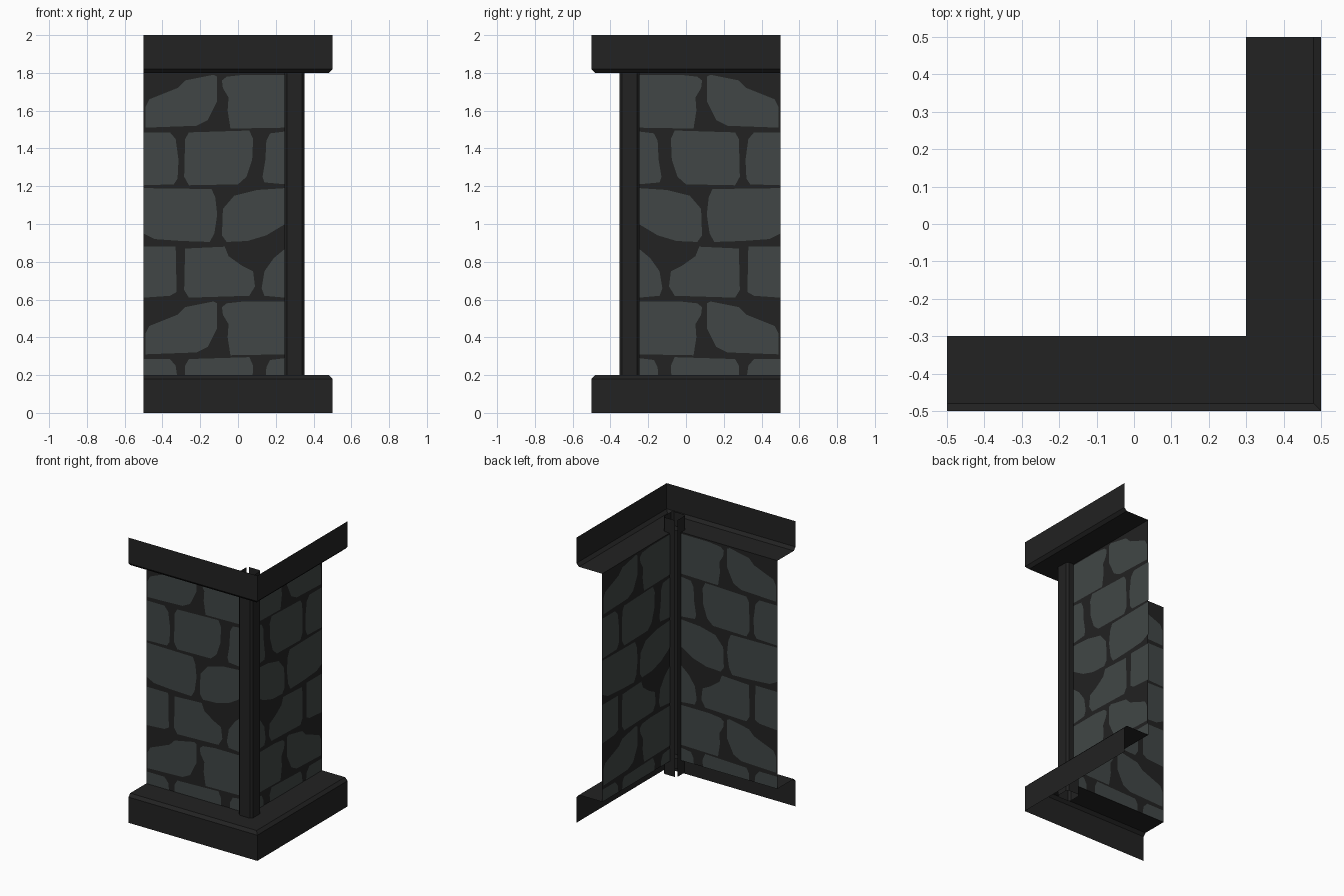
import bpy, bmesh
from mathutils import Vector

if "Cube" in bpy.data.objects:
    bpy.data.objects.remove(bpy.data.objects["Cube"])


def material(name, rgb):
    m = bpy.data.materials.new(name)
    m.diffuse_color = (*rgb, 1)
    m.use_nodes = True
    m.node_tree.nodes["Principled BSDF"].inputs["Base Color"].default_value = m.diffuse_color
    return m


MORTAR = material("dark_mortar", (0.016, 0.016, 0.016))
STONE = material("grey_stone", (0.052, 0.062, 0.061))


def finish(name, bm, mat):
    me = bpy.data.meshes.new(name)
    bm.to_mesh(me)
    bm.free()
    me.materials.append(mat)
    ob = bpy.data.objects.new(name, me)
    bpy.context.collection.objects.link(ob)
    return ob


def strips(name, rows, mat):
    """Skin a grid of points, row by row, into an open shell."""
    bm = bmesh.new()
    grid = [[bm.verts.new(p) for p in row] for row in rows]
    for a, b in zip(grid, grid[1:]):
        for i in range(len(a) - 1):
            bm.faces.new((a[i], a[i + 1], b[i + 1], b[i]))
    bmesh.ops.recalc_face_normals(bm, faces=bm.faces)
    return finish(name, bm, mat)


# Base and cornice: open profiles mitred round the outer corner
def trim(name, profile):
    rows = [[(-0.5, -d, z), (d, -d, z), (d, 0.5, z)] for d, z in profile]
    return strips(name, rows, MORTAR)


trim("base_trim", [(0.5, 0), (0.5, 0.18), (0.48, 0.2), (0.3, 0.2)])
trim("cornice_trim", [(0.3, 1.8), (0.48, 1.8), (0.5, 1.82), (0.5, 2)])

# Corner post: bevelled tube, open at both ends and along the inner edge
r, c = 0.053, 0.013
ring = [(-r, r - c), (-r, -r + c), (-r + c, -r), (r - c, -r),
        (r, -r + c), (r, r - c), (r - c, r), (-r + c, r)]
strips("corner_post", [[(0.3 + x, -0.3 + y, z) for x, y in ring] for z in (0.1, 1.9)], MORTAR)

# Stone outlines (along the wall, height), one list per course
course_a = [
    [(-.49, 1.62), (-.47, 1.66), (-.32, 1.72), (-.28, 1.76), (-.13, 1.79), (-.11, 1.78),
     (-.11, 1.65), (-.16, 1.55), (-.22, 1.52), (-.49, 1.51)],
    [(-.085, 1.76), (-.06, 1.78), (.03, 1.79), (.25, 1.79), (.25, 1.51), (-.04, 1.505),
     (-.055, 1.6), (-.05, 1.67), (-.08, 1.72)],
]
course_b = [
    [(-.5, 1.485), (-.36, 1.485), (-.33, 1.45), (-.315, 1.34), (-.32, 1.24), (-.34, 1.21), (-.5, 1.205)],
    [(-.28, 1.45), (-.26, 1.485), (.06, 1.495), (.08, 1.45), (.075, 1.34), (.045, 1.25),
     (0, 1.21), (-.26, 1.205), (-.285, 1.25)],
    [(.15, 1.44), (.17, 1.48), (.25, 1.49), (.25, 1.21), (.14, 1.22), (.13, 1.25), (.145, 1.34)],
]
course_c = [
    [(-.5, 1.19), (-.14, 1.185), (-.12, 1.14), (-.11, 1.05), (-.125, .95), (-.15, .905),
     (-.3, .91), (-.44, .92), (-.5, .95)],
    [(-.08, 1.08), (-.02, 1.15), (.1, 1.18), (.25, 1.19), (.25, 1.0), (.15, .94),
     (.05, .91), (-.06, .905), (-.085, .94)],
]
course_d = [
    [(-.5, .88), (-.33, .88), (-.325, .64), (-.36, .62), (-.5, .61)],
    [(-.28, .87), (-.07, .88), (-.05, .83), (.02, .78), (.08, .75), (.09, .67),
     (.06, .62), (-.26, .61), (-.285, .65)],
    [(.14, .75), (.19, .82), (.25, .87), (.25, .61), (.14, .62), (.125, .66)],
]
# The courses repeat every 1.2 up the wall
placed = [(s, 0) for s in course_a + course_b + course_c + course_d]
placed += [(s, -1.2) for s in course_a + course_b]


def wall(side, place):
    # Flat mortar sheet
    strips(side + "_wall", [[place(u, 0, z) for u in (-0.5, 0.25)] for z in (0.2, 1.8)], MORTAR)
    # Stones: very thin plates showing on both sides of the sheet
    bm = bmesh.new()
    for outline, dz in placed:
        for depth in (-0.002, 0.002):
            bm.faces.new([bm.verts.new(place(u, depth, z + dz)) for u, z in outline])
    bmesh.ops.bisect_plane(bm, geom=bm.verts[:] + bm.edges[:] + bm.faces[:],
                           plane_co=Vector((0, 0, 0.2)), plane_no=Vector((0, 0, 1)),
                           clear_inner=True)
    bmesh.ops.triangulate(bm, faces=bm.faces[:])
    finish(side + "_stones", bm, STONE)


# The right wall mirrors the front wall across the corner diagonal
wall("front", lambda u, d, z: (u, -0.3 + d, z))
wall("right", lambda u, d, z: (0.3 + d, -u, z))
